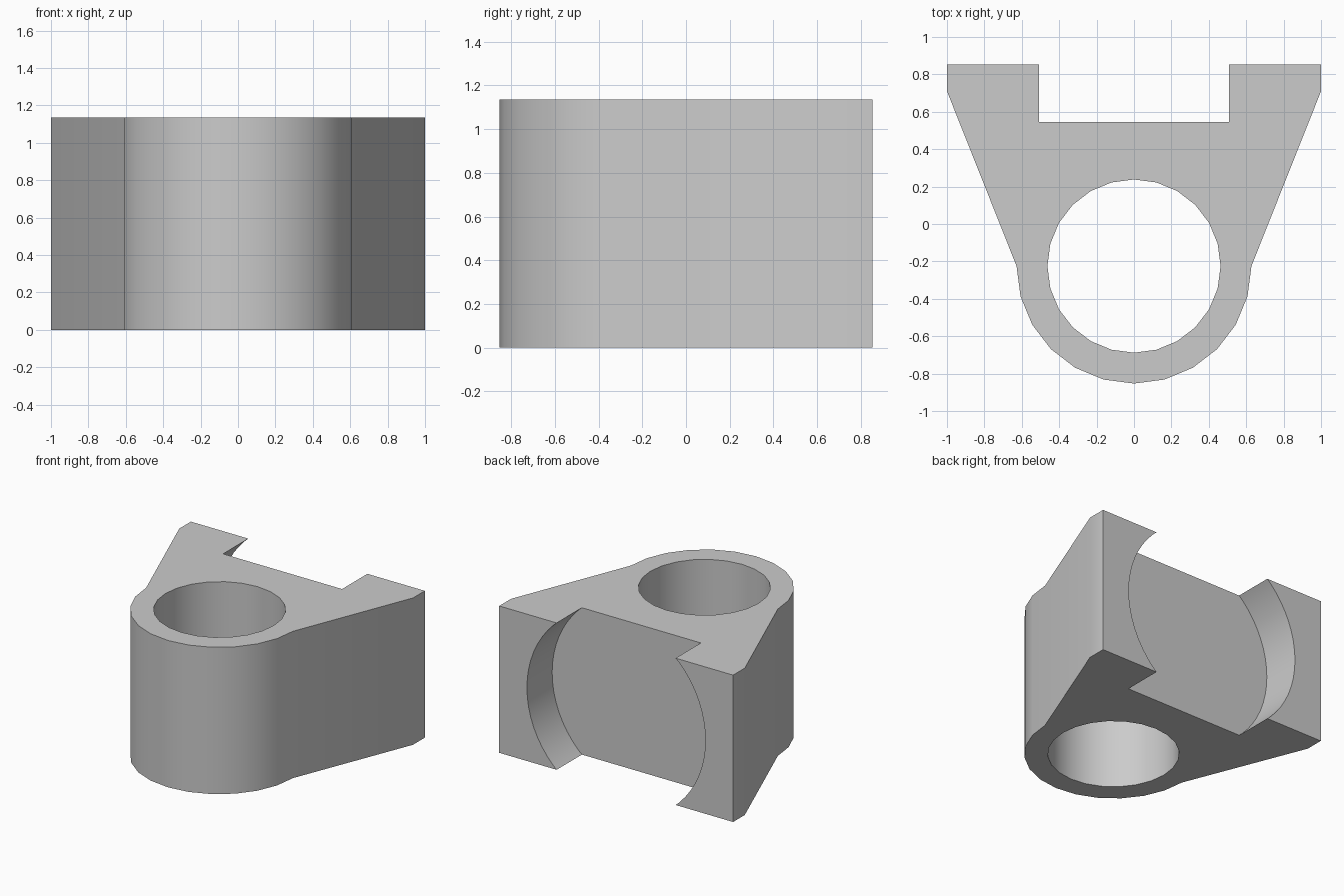
import bpy
import bmesh
from math import sin, cos, pi

if "Cube" in bpy.data.objects:
    bpy.data.objects.remove(bpy.data.objects["Cube"], do_unlink=True)

HEIGHT = 1.135
BACK = 0.853
BORE_Y = -0.225
BOSS_RADIUS = 0.628

grey = bpy.data.materials.new("light grey")
grey.use_nodes = True
grey.diffuse_color = (0.6, 0.6, 0.6, 1)
grey.node_tree.nodes["Principled BSDF"].inputs["Base Color"].default_value = (0.6, 0.6, 0.6, 1)


def cut_cylinder(body, name, radius, depth, location, rotation, sides):
    """Subtract a cylinder from the body, then drop the cutter."""
    bpy.ops.mesh.primitive_cylinder_add(vertices=sides, radius=radius, depth=depth,
                                        location=location, rotation=rotation)
    cutter = bpy.context.object
    cutter.name = name
    cutter.hide_render = True
    cutter.data.materials.append(grey)
    mod = body.modifiers.new(name, "BOOLEAN")
    mod.operation = "DIFFERENCE"
    mod.solver = "EXACT"
    mod.object = cutter
    bpy.ops.object.select_all(action="DESELECT")
    body.select_set(True)
    bpy.context.view_layer.objects.active = body
    bpy.ops.object.modifier_apply(modifier=mod.name)
    bpy.data.objects.remove(cutter, do_unlink=True)


# Bracket outline: rounded boss in front, flaring to a wide back
boss = [(BOSS_RADIUS * cos(pi + i * pi / 12), BORE_Y + BOSS_RADIUS * sin(pi + i * pi / 12))
        for i in range(13)]
outline = boss + [(1, 0.71), (1, BACK), (-1, BACK), (-1, 0.71)]

bm = bmesh.new()
base = bm.faces.new([bm.verts.new((x, y, 0)) for x, y in outline])
extruded = bmesh.ops.extrude_face_region(bm, geom=[base])["geom"]
bmesh.ops.translate(bm, vec=(0, 0, HEIGHT),
                    verts=[v for v in extruded if isinstance(v, bmesh.types.BMVert)])
bmesh.ops.recalc_face_normals(bm, faces=bm.faces)
mesh = bpy.data.meshes.new("bracket_body")
bm.to_mesh(mesh)
bm.free()
body = bpy.data.objects.new("bracket_body", mesh)
bpy.context.collection.objects.link(body)
mesh.materials.append(grey)

# Vertical bore through the boss
cut_cylinder(body, "bore_cutter", 0.463, 2 * HEIGHT, (0, BORE_Y, HEIGHT / 2), (0, 0, 0), 24)

# Round recess in the back, wider than the body is tall
cut_cylinder(body, "recess_cutter", 0.763, 1, (0, 0.545 + 0.5, HEIGHT / 2), (pi / 2, 0, 0), 64)

bpy.ops.object.shade_smooth_by_angle(angle=pi / 6)
